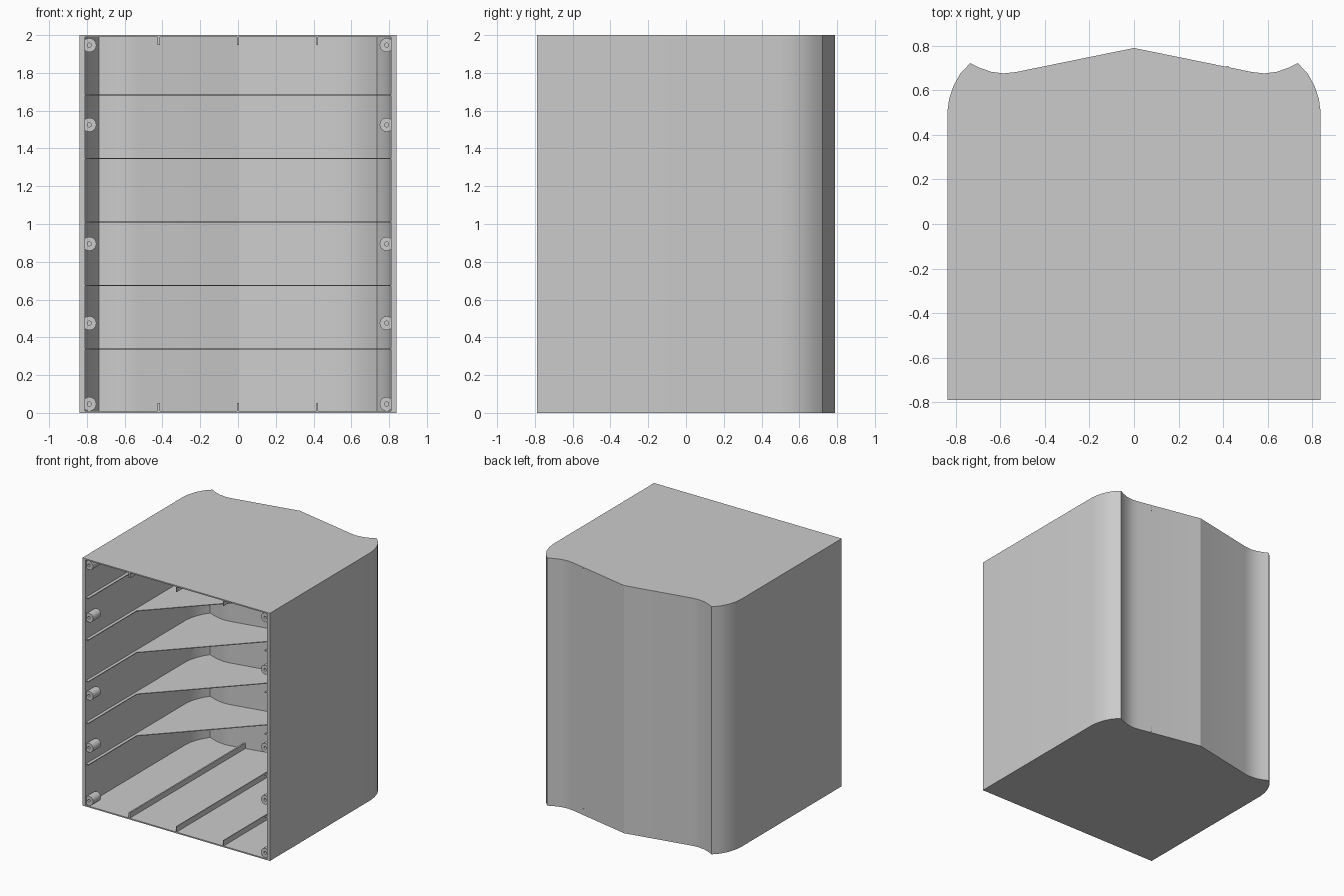
import bpy
import bmesh
import math
from mathutils import Matrix

cube = bpy.data.objects.get("Cube")
if cube:
    bpy.data.objects.remove(cube, do_unlink=True)

grey = bpy.data.materials.new("plain_grey")
grey.use_nodes = True
grey.diffuse_color = (0.6, 0.6, 0.6, 1)
grey.node_tree.nodes["Principled BSDF"].inputs["Base Color"].default_value = (0.6, 0.6, 0.6, 1)

FRONT, HEIGHT = -0.79, 2.0


def finish(name, bm, angle=20):
    bmesh.ops.recalc_face_normals(bm, faces=bm.faces)
    mesh = bpy.data.meshes.new(name)
    bm.to_mesh(mesh)
    bm.free()
    mesh.materials.append(grey)
    obj = bpy.data.objects.new(name, mesh)
    bpy.context.collection.objects.link(obj)
    bpy.ops.object.select_all(action="DESELECT")
    obj.select_set(True)
    bpy.context.view_layer.objects.active = obj
    bpy.ops.object.shade_smooth_by_angle(angle=math.radians(angle))
    return obj


def mirrored(half):
    """Full outline from the +x half, which ends on the centre line."""
    return half + [(-x, y) for x, y in reversed(half[:-1])]


def loops(bm, outline, z0, z1):
    return [[bm.verts.new((x, y, z)) for x, y in outline] for z in (z0, z1)]


def skin(bm, low, high):
    """Floor, roof and walls, leaving the front open."""
    bm.faces.new(low)
    bm.faces.new(high)
    for i in range(len(low) - 1):
        bm.faces.new((low[i], low[i + 1], high[i + 1], high[i]))


def slab(name, outline, z0, z1):
    bm = bmesh.new()
    low, high = loops(bm, outline, z0, z1)
    skin(bm, low, high)
    bm.faces.new((low[-1], low[0], high[0], high[-1]))
    return finish(name, bm)


def box(name, x0, x1, y0, y1, z0, z1):
    return slab(name, [(x0, y0), (x1, y0), (x1, y1), (x0, y1)], z0, z1)


# Plan outlines: straight sides, rounded corners to a cusp, scooped back
outer = mirrored([(0.838, FRONT), (0.838, 0.5), (0.83, 0.56), (0.81, 0.62),
                  (0.78, 0.675), (0.735, 0.722), (0.69, 0.70), (0.64, 0.683),
                  (0.585, 0.676), (0.53, 0.682), (0, 0.79)])
inner = mirrored([(0.81, FRONT), (0.81, 0.5), (0.803, 0.55), (0.787, 0.60),
                  (0.765, 0.65), (0.735, 0.695), (0.69, 0.677), (0.64, 0.662),
                  (0.585, 0.655), (0.53, 0.661), (0, 0.768)])

# Hollow casing, open at the front
bm = bmesh.new()
out_low, out_high = loops(bm, outer, 0, HEIGHT)
in_low, in_high = loops(bm, inner, 0.01, HEIGHT - 0.01)
skin(bm, out_low, out_high)
skin(bm, in_low, in_high)
out_rim = [out_low[0], out_low[-1], out_high[-1], out_high[0]]
in_rim = [in_low[0], in_low[-1], in_high[-1], in_high[0]]
for i in range(4):
    j = (i + 1) % 4
    bm.faces.new((out_rim[i], out_rim[j], in_rim[j], in_rim[i]))
finish("casing", bm)

# Thin shelves: narrow side ledges widening to a V-shaped cut-out
ledge = 0.785
shelf_outline = inner + [(-ledge, FRONT), (-ledge, -0.17), (0, 0.65),
                         (ledge, -0.17), (ledge, FRONT)]
shelf_outline = [(x, max(y, FRONT + 0.005)) for x, y in shelf_outline]
for n in range(1, 6):
    z = n * 0.336
    slab(f"shelf_{n}", shelf_outline, z, z + 0.006)

# Stiffening ribs along the floor and the roof
for side, x, width, back in (("right", -0.42, 0.012, 0.69),
                             ("middle", 0, 0.008, 0.775),
                             ("left", 0.42, 0.008, 0.709)):
    x0, x1 = x - width / 2, x + width / 2
    box(f"floor_rib_{side}", x0, x1, FRONT + 0.002, back, 0.005, 0.053)
    box(f"roof_rib_{side}", x0, x1, FRONT + 0.002, back,
        HEIGHT - 0.053, HEIGHT - 0.005)


# Screw bosses with a blind hole, in a column on each side wall
def boss(name, x, z, radius=0.037, hole=0.011, length=0.1):
    bm = bmesh.new()
    place = Matrix.Translation((x, FRONT + 0.012 + length / 2, z)) @ Matrix.Rotation(math.pi / 2, 4, "X")
    bmesh.ops.create_cone(bm, cap_ends=True, segments=24, radius1=radius,
                          radius2=radius, depth=length, matrix=place)
    bm.normal_update()
    face = min(bm.faces, key=lambda f: f.calc_center_median().y)
    bmesh.ops.inset_region(bm, faces=[face], thickness=radius - hole)
    pit = bmesh.ops.extrude_discrete_faces(bm, faces=[face])["faces"][0]
    bmesh.ops.translate(bm, verts=pit.verts, vec=(0, length * 0.7, 0))
    finish(name, bm, 30)


for side, sign in (("left", 1), ("right", -1)):
    for n, z in enumerate((0.047, 0.475, 0.895, 1.525, 1.947), 1):
        boss(f"screw_boss_{side}_{n}", sign * 0.787, z)
